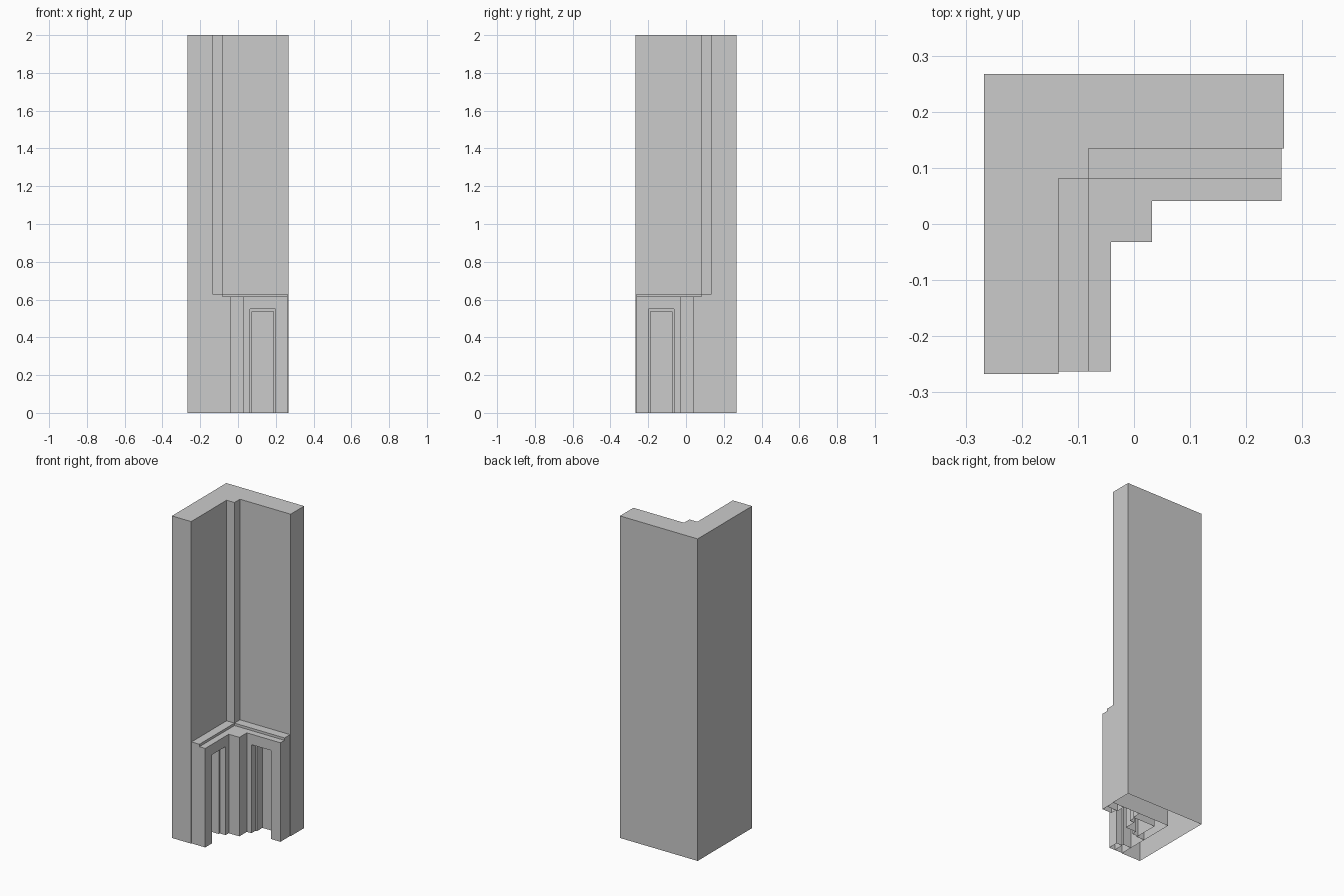
import bpy, bmesh

if "Cube" in bpy.data.objects:
    bpy.data.objects.remove(bpy.data.objects["Cube"])


def make_object(name, bm):
    bmesh.ops.recalc_face_normals(bm, faces=bm.faces)
    mesh = bpy.data.meshes.new(name)
    bm.to_mesh(mesh)
    bm.free()
    obj = bpy.data.objects.new(name, mesh)
    bpy.context.collection.objects.link(obj)
    return obj


def extrude_plan(name, plan, z0, z1):
    bm = bmesh.new()
    face = bm.faces.new([bm.verts.new((x, y, z0)) for x, y in plan])
    out = bmesh.ops.extrude_face_region(bm, geom=[face], use_keep_orig=True)
    for v in out["geom"]:
        if isinstance(v, bmesh.types.BMVert):
            v.co.z = z1
    return make_object(name, bm)


def mirrored(half):
    # plan is symmetric about the diagonal: (x, y) <-> (-y, -x)
    other = [(-y, -x) for x, y in reversed(half)]
    return half + [p for p in other if p not in half]


def box_plan(x0, x1, y0, y1):
    return [(x0, y0), (x1, y0), (x1, y1), (x0, y1)]


def cut_doorways(obj, x0, x1, top):
    right = box_plan(x0, x1, -0.02, 0.2)
    front = [(-y, -x) for x, y in right]
    for plan in (right, front):
        cutter = extrude_plan("doorway_cutter", plan, -0.1, top)
        cutter.hide_render = True
        mod = obj.modifiers.new("doorway", 'BOOLEAN')
        mod.operation = 'DIFFERENCE'
        mod.solver = 'EXACT'
        mod.object = cutter
        bpy.context.view_layer.update()
        dg = bpy.context.evaluated_depsgraph_get()
        mesh = bpy.data.meshes.new_from_object(obj.evaluated_get(dg))
        obj.modifiers.clear()
        obj.data = mesh
        bpy.data.objects.remove(cutter)


def open_bottom(obj):
    bm = bmesh.new()
    bm.from_mesh(obj.data)
    low = [f for f in bm.faces if all(v.co.z < 1e-4 for v in f.verts)]
    bmesh.ops.delete(bm, geom=low, context='FACES')
    bm.to_mesh(obj.data)
    bm.free()


# Full-height corner wall, hollow underneath
E, W, M, F = 0.267, 0.135, 0.081, 0.041
wall = extrude_plan("corner_wall", mirrored(
    [(-E, E), (E, E), (E, W), (-W, W)]), 0, 2)
open_bottom(wall)

# Lower facing, inner layer with the narrower doorways
S = 0.263
inner = extrude_plan("inner_facing", mirrored(
    [(-W, W), (S, W), (S, M), (-M, M)]), 0, 0.63)
cut_doorways(inner, 0.073, 0.187, 0.537)
open_bottom(inner)

# Lower facing, outer layer with the corner pier and wider doorways
P = 0.032
outer = extrude_plan("outer_facing", mirrored(
    [(-M, M), (S, M), (S, F), (P, F), (P, -P)]), 0, 0.615)
cut_doorways(outer, 0.063, 0.199, 0.55)
open_bottom(outer)

# Square post in the inside corner above the ledge
extrude_plan("corner_post", box_plan(-W, -M, M, W), 0.63, 2)
